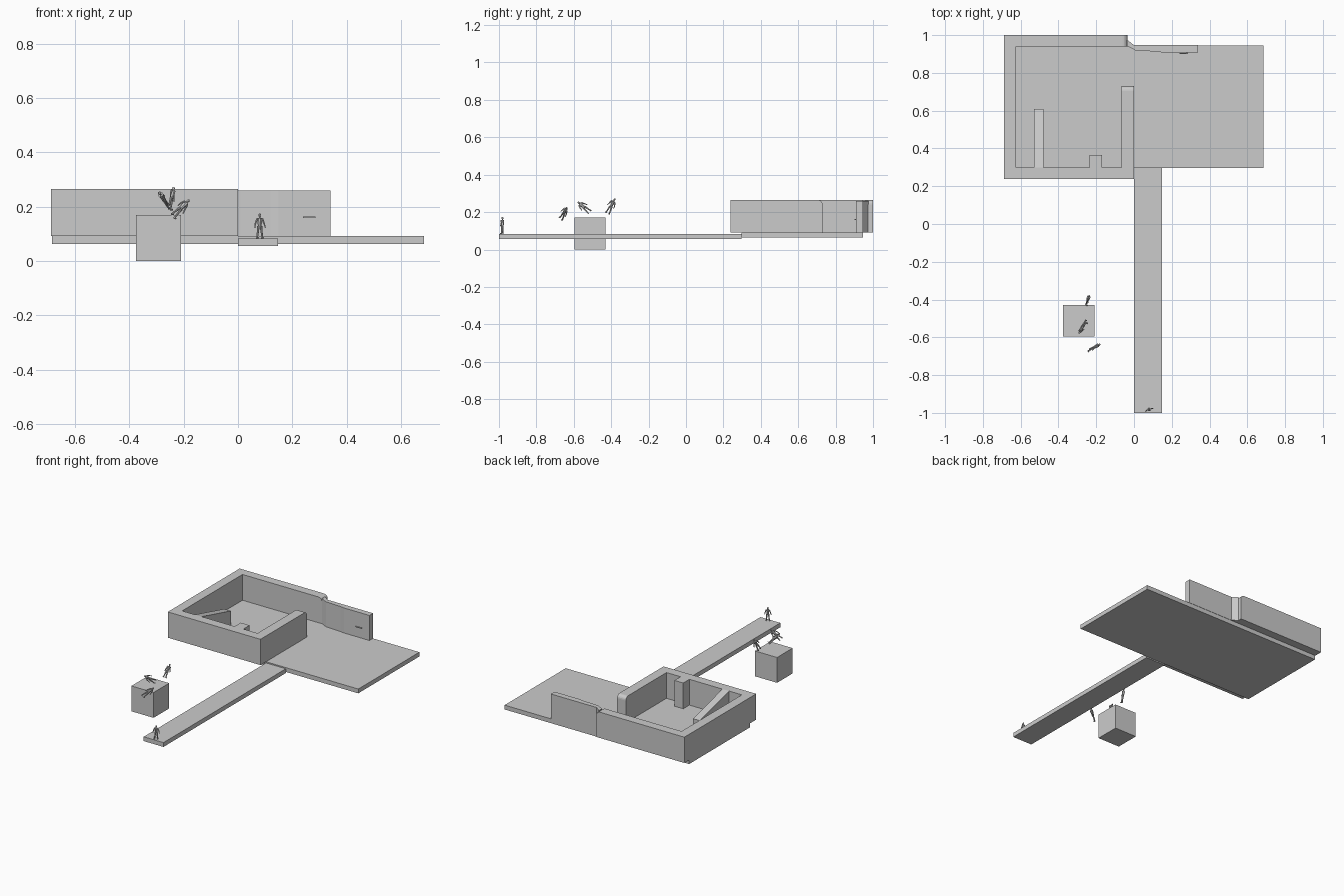
import bpy, bmesh, math
from mathutils import Vector, Matrix

if "Cube" in bpy.data.objects:
    bpy.data.objects.remove(bpy.data.objects["Cube"])


def finish(name, bm, smooth=False):
    bmesh.ops.recalc_face_normals(bm, faces=bm.faces)
    mesh = bpy.data.meshes.new(name)
    for f in bm.faces:
        f.smooth = smooth
    bm.to_mesh(mesh)
    bm.free()
    ob = bpy.data.objects.new(name, mesh)
    bpy.context.collection.objects.link(ob)
    return ob


def add_box(bm, lo, hi):
    lo, hi = Vector(lo), Vector(hi)
    m = Matrix.Translation((lo + hi) / 2) @ Matrix.Diagonal((*(hi - lo), 1))
    bmesh.ops.create_cube(bm, size=1, matrix=m)


def box(name, lo, hi):
    bm = bmesh.new()
    add_box(bm, lo, hi)
    return finish(name, bm)


def prism(points, direction):
    bm = bmesh.new()
    face = bm.faces.new([bm.verts.new(p) for p in points])
    ext = bmesh.ops.extrude_face_region(bm, geom=[face], use_keep_orig=True)
    verts = [v for v in ext["geom"] if isinstance(v, bmesh.types.BMVert)]
    bmesh.ops.translate(bm, verts=verts, vec=direction)
    return bm


# Floor slab, long plank and loose cube
box("floor_slab", (-.685, .297, .063), (.685, .945, .092))
box("plank", (0, -1, .055), (.147, .297, .084))
box("cube_block", (-.375, -.595, 0), (-.21, -.43, .17))

# Thick room walls with an inner pillar; free wall ends have rounded tops
BASE, TOP = .092, .265
plan = [(-.688, .238), (0, .238), (0, .73), (-.065, .73), (-.065, .30), (-.17, .30),
        (-.17, .365), (-.235, .365), (-.235, .30), (-.625, .30), (-.625, .94),
        (-.035, .94), (-.035, 1), (-.688, 1)]
bm = prism([(x, y, BASE) for x, y in plan], (0, 0, TOP - BASE))
ends = [e for e in bm.edges if all(v.co.z > .2 for v in e.verts)
        and (all(abs(v.co.y - .73) < .001 for v in e.verts)
             or all(abs(v.co.x + .035) < .001 for v in e.verts))]
bmesh.ops.bevel(bm, geom=ends, offset=.025, segments=5, profile=.5, affect='EDGES')
finish("room_walls", bm)

# Sloping buttress inside the room
slope = [(.30, BASE), (.61, BASE), (.61, .185), (.30, TOP)]
finish("sloping_buttress", prism([(-.53, y, z) for y, z in slope], (.05, 0, 0)))

# Thin back panel joined to the wall end by a slanted return
panel = [(-.036, .975), (0, .947), (.34, .947), (.34, .908), (.15, .908),
         (.12, .913), (.01, .918), (-.036, .942)]
finish("back_panel", prism([(x, y, BASE) for x, y in panel], (0, 0, .26 - BASE)))

# Lever handle on the panel
bm = bmesh.new()
add_box(bm, (.24, .901, .158), (.285, .905, .164))
add_box(bm, (.277, .903, .158), (.285, .910, .164))
finish("panel_handle", bm)


# Small people: feet at the origin of a frame whose z axis is the body axis
def limb(bm, a, b, r1, r2):
    a, b = Vector(a), Vector(b)
    d = b - a
    m = Matrix.Translation((a + b) / 2) @ d.to_track_quat('Z', 'Y').to_matrix().to_4x4()
    bmesh.ops.create_cone(bm, cap_ends=True, segments=8, radius1=r1, radius2=r2,
                          depth=d.length, matrix=m)


def person(name, feet, axis, side):
    bm = bmesh.new()
    for s in (-1, 1):
        limb(bm, (s * .010, 0, .002), (s * .005, 0, .044), .0032, .005)   # leg
        limb(bm, (s * .010, 0, .072), (s * .017, 0, .055), .004, .003)    # upper arm
        limb(bm, (s * .017, 0, .055), (s * .021, -.004, .039), .003, .002)  # forearm
        add_box(bm, (s * .010 - .003, -.009, 0), (s * .010 + .003, .003, .004))  # foot
    limb(bm, (0, 0, .041), (0, 0, .074), .007, .010)                      # torso
    limb(bm, (0, 0, .073), (0, 0, .079), .003, .003)                      # neck
    head = Matrix.Translation((0, 0, .084)) @ Matrix.Diagonal((.8, .9, 1.1, 1))
    bmesh.ops.create_icosphere(bm, subdivisions=2, radius=.0065, matrix=head)
    z = Vector(axis).normalized()
    x = Vector(side)
    x = (x - z * x.dot(z)).normalized()
    rot = Matrix((x, z.cross(x), z)).transposed().to_4x4()
    bm.transform(Matrix.Translation(feet) @ rot)
    finish(name, bm, smooth=False)


person("standing_person", (.08, -.982, .084), (0, 0, 1), (.93, .36, 0))
person("falling_person_1", (-.255, -.515, .20), (-.04, -.07, .06), (-.2, .5, .8))
person("falling_person_2", (-.252, -.42, .193), (.015, .04, .08), (.35, .9, 0))
person("falling_person_3", (-.24, -.667, .165), (.06, .03, .06), (.5, .6, -.7))
